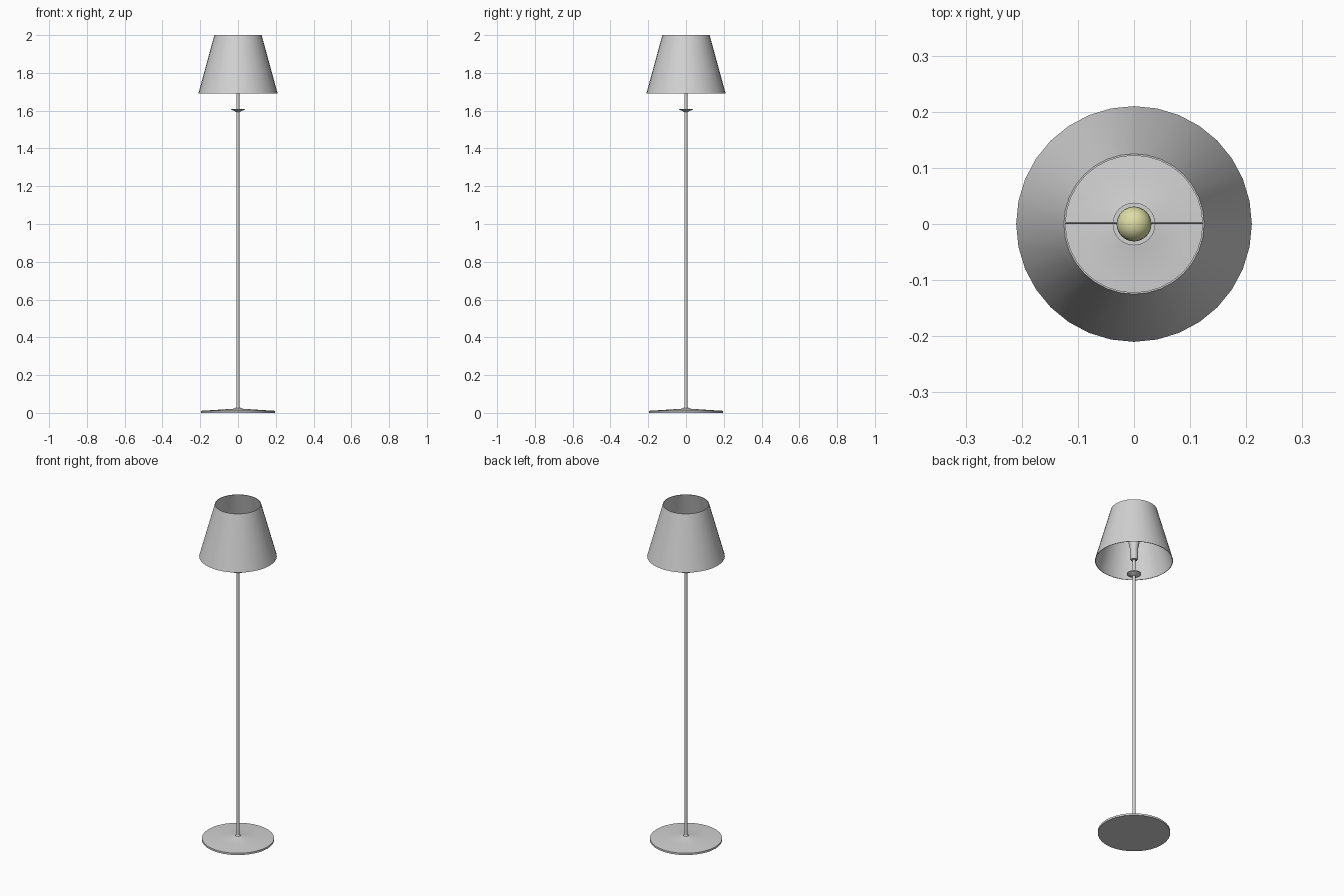
import bpy, bmesh, math

cube = bpy.data.objects.get("Cube")
if cube:
    bpy.data.objects.remove(cube, do_unlink=True)


def material(name, rgb):
    m = bpy.data.materials.new(name)
    m.use_nodes = True
    m.diffuse_color = (*rgb, 1)
    m.node_tree.nodes["Principled BSDF"].inputs["Base Color"].default_value = (*rgb, 1)
    return m


grey = material("light grey", (0.65, 0.65, 0.65))
yellow = material("pale yellow", (0.72, 0.72, 0.38))


def lathe(name, profile, mat, closed=False, sides=32):
    """Turn a (radius, height) profile around the z axis."""
    bm = bmesh.new()
    verts = [bm.verts.new((r, 0, z)) for r, z in profile]
    edges = [bm.edges.new(pair) for pair in zip(verts, verts[1:])]
    if closed:
        edges.append(bm.edges.new((verts[-1], verts[0])))
    bmesh.ops.spin(bm, geom=verts + edges, cent=(0, 0, 0), axis=(0, 0, 1),
                   angle=math.tau, steps=sides, use_duplicate=False)
    bmesh.ops.remove_doubles(bm, verts=bm.verts, dist=0.00005)
    bmesh.ops.recalc_face_normals(bm, faces=bm.faces)
    mesh = bpy.data.meshes.new(name)
    bm.to_mesh(mesh)
    bm.free()
    mesh.materials.append(mat)
    obj = bpy.data.objects.new(name, mesh)
    bpy.context.collection.objects.link(obj)
    bpy.ops.object.select_all(action="DESELECT")
    obj.select_set(True)
    bpy.context.view_layer.objects.active = obj
    bpy.ops.object.shade_smooth_by_angle(angle=math.radians(35))
    return obj


# Shallow conical foot with a small fillet up to the pole
lathe("base", [(0, 0), (0.195, 0), (0.195, 0.011), (0.1, 0.017), (0.025, 0.022),
               (0.013, 0.026), (0.008, 0.036), (0, 0.036)], grey)

# Pole and the small saucer near its top
lathe("pole", [(0, 0.02), (0.008, 0.02), (0.008, 1.71), (0, 1.71)], grey, sides=16)
lathe("saucer", [(0, 1.594), (0.012, 1.594), (0.022, 1.6), (0.038, 1.606),
                 (0.038, 1.61), (0, 1.61)], grey)

# Bulb holder and bulb
lathe("socket", [(0, 1.695), (0.017, 1.695), (0.022, 1.703), (0.022, 1.765),
                 (0.029, 1.8), (0, 1.8)], grey)
arc = [math.radians(a) for a in range(-45, 91, 15)]
lathe("bulb", [(0, 1.795), (0.026, 1.795), (0.026, 1.815)]
      + [(0.031 * math.cos(a), 1.859 + 0.031 * math.sin(a)) for a in arc], yellow)

# Thin-walled open shade
lathe("shade", [(0.21, 1.69), (0.125, 2), (0.122, 2), (0.207, 1.69)], grey, closed=True)

# Wire across the shade that carries it
wire = lathe("shade_wire", [(0, -0.161), (0.002, -0.161), (0.002, 0.161), (0, 0.161)],
             grey, sides=8)
wire.rotation_euler = (0, math.pi / 2, 0)
wire.location = (0, 0.002, 1.865)
